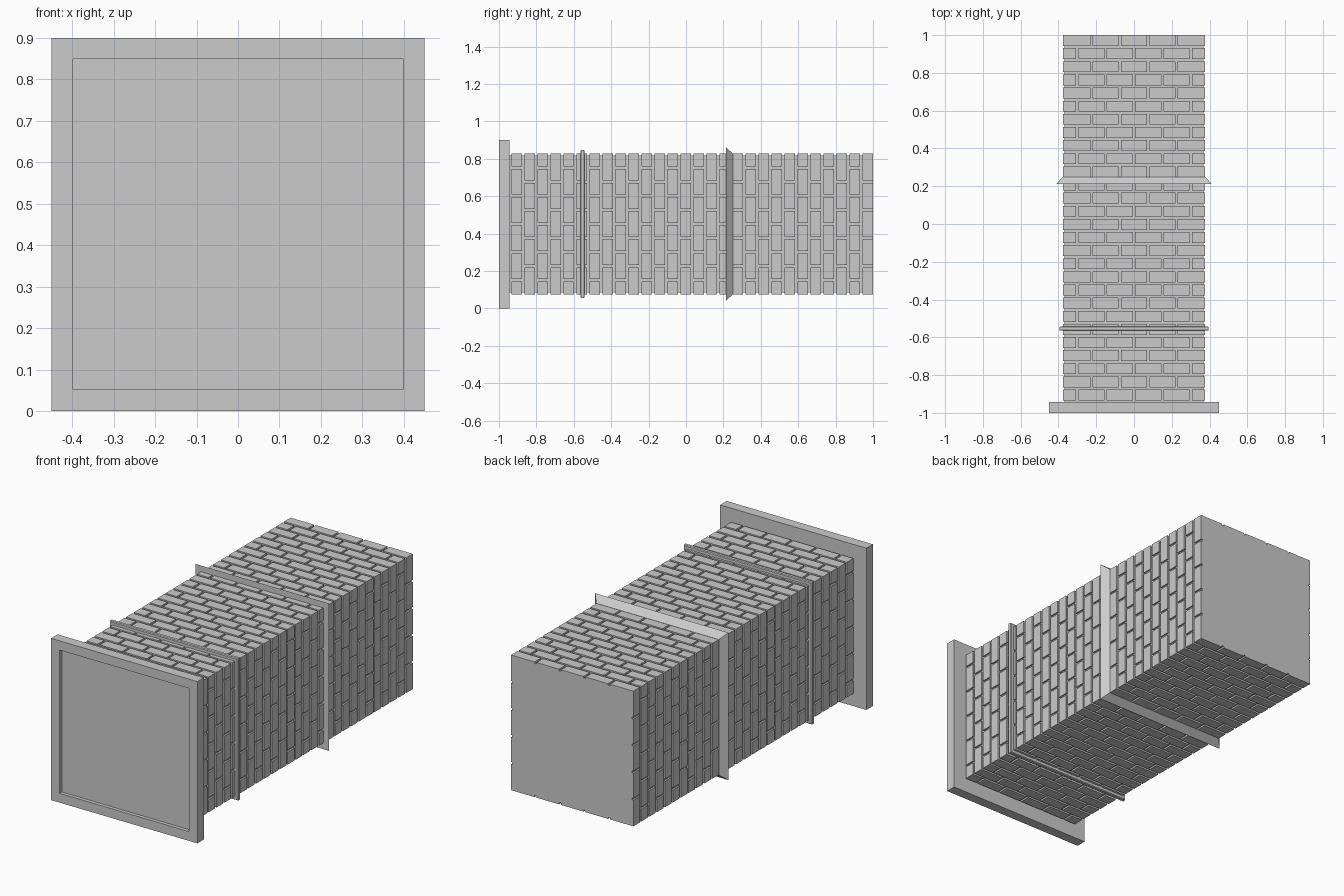
import bpy, bmesh
from mathutils import Matrix

if "Cube" in bpy.data.objects:
    bpy.data.objects.remove(bpy.data.objects["Cube"])

CZ = 0.451          # height of the long axis
HALF = 0.376        # half width of the brick shaft
CORE = HALF - 0.009 # half width of the mortar core


def finish(bm, name):
    bmesh.ops.recalc_face_normals(bm, faces=bm.faces[:])
    me = bpy.data.meshes.new(name)
    bm.to_mesh(me)
    bm.free()
    ob = bpy.data.objects.new(name, me)
    bpy.context.collection.objects.link(ob)
    return ob


def add_box(bm, lo, hi, rot=Matrix()):
    size = [b - a for a, b in zip(lo, hi)]
    mid = [(a + b) / 2 for a, b in zip(lo, hi)]
    m = Matrix.Translation((0, 0, CZ)) @ rot @ Matrix.Translation(mid) @ Matrix.Diagonal((*size, 1))
    return bmesh.ops.create_cube(bm, size=1, matrix=m)


def square_band(name, profile):
    """Sweep a closed (half width, y) profile round the square shaft."""
    bm = bmesh.new()
    loops = [[bm.verts.new((sx * r, y, CZ + sz * r))
              for sx, sz in ((-1, -1), (1, -1), (1, 1), (-1, 1))] for r, y in profile]
    for a, b in zip(loops, loops[1:] + loops[:1]):
        for i in range(4):
            j = (i + 1) % 4
            bm.faces.new((a[i], a[j], b[j], b[i]))
    return finish(bm, name)


# Base plate with a shallow recess in its front face
bm = bmesh.new()
add_box(bm, (-0.45, -1, -CZ), (0.45, -0.943, 0.90 - CZ))
front = min(bm.faces, key=lambda f: f.calc_center_median().y)
bmesh.ops.inset_region(bm, faces=[front], thickness=0.073)
res = bmesh.ops.extrude_discrete_faces(bm, faces=[front])
bmesh.ops.translate(bm, verts=res["faces"][0].verts[:], vec=(0, 0.02, 0))
finish(bm, "base_plate")

# Mortar core
bm = bmesh.new()
add_box(bm, (-CORE, -0.95, -CORE), (CORE, 1, CORE))
finish(bm, "mortar_core")

# Bricks in running bond on all four sides
PITCH, GAP, LENGTH = 0.0695, 0.012, 2 * HALF / 5
bm = bmesh.new()
for side in range(4):
    rot = Matrix.Rotation(side * 1.5707963, 4, 'Y')
    for row in range(28):
        y1 = 1 - row * PITCH
        y0 = max(y1 - PITCH + GAP, -0.945)
        shift = (row % 2) * LENGTH / 2
        for k in range(6):
            x0 = -HALF - shift + k * LENGTH
            a = max(x0 + GAP / 2, -HALF) if x0 > -HALF + 0.001 else -HALF
            b = x0 + LENGTH - GAP / 2 if x0 + LENGTH < HALF - 0.001 else HALF
            if b - a > 0.01:
                add_box(bm, (a, y0, CORE - 0.004), (b, y1, HALF), rot)
finish(bm, "bricks")

# Thin moulding near the base and flared collar further along
square_band("thin_moulding", [(0.36, -0.565), (0.391, -0.565), (0.395, -0.561),
                              (0.395, -0.546), (0.391, -0.542), (0.36, -0.542)])
square_band("flared_collar", [(0.36, 0.213), (0.41, 0.213), (HALF + 0.001, 0.25), (0.36, 0.25)])
